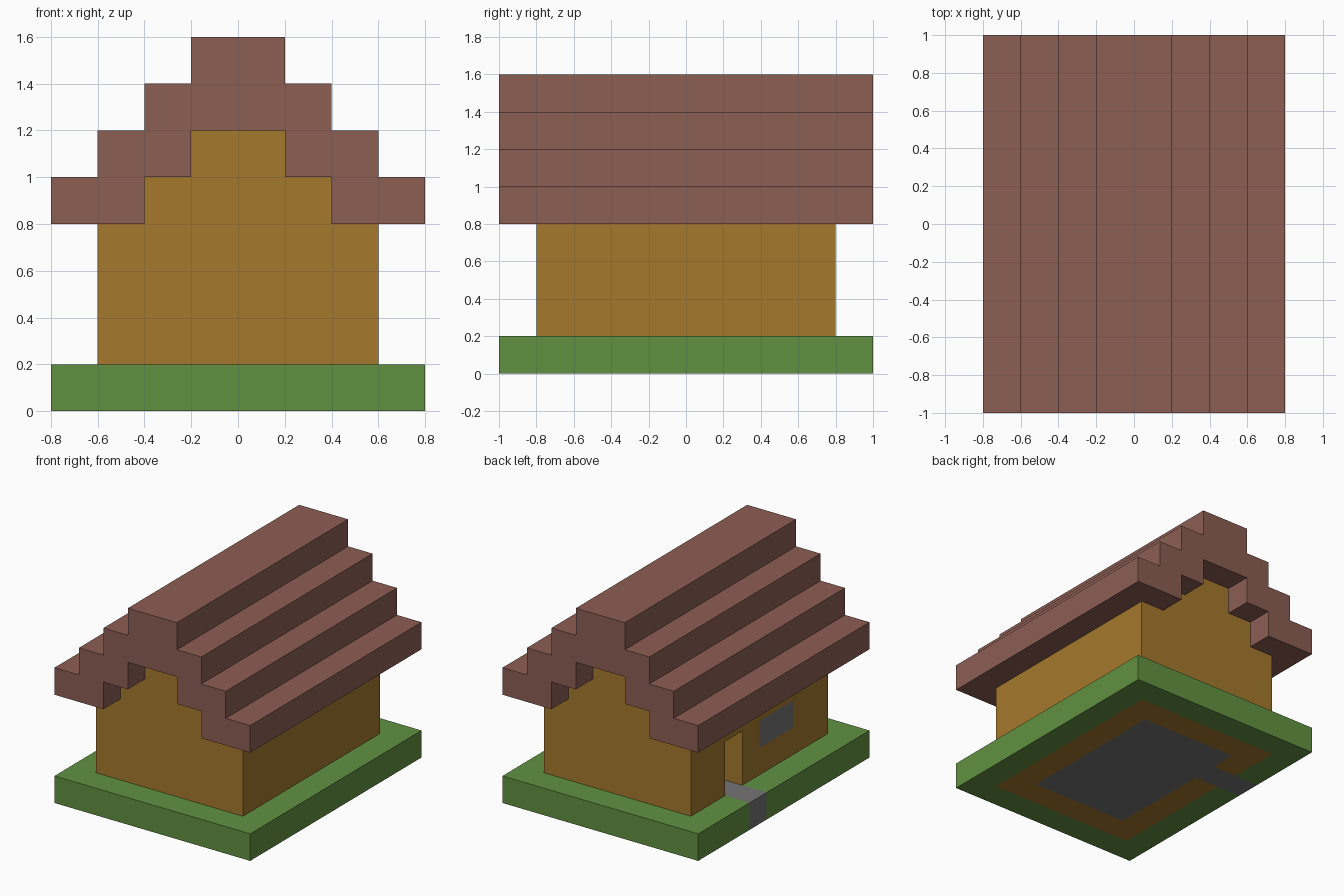
import bpy, bmesh
from mathutils import Vector

cube = bpy.data.objects.get("Cube")
if cube:
    bpy.data.objects.remove(cube, do_unlink=True)

U = 0.2  # one block; all part sizes below are in blocks


def material(name, rgb):
    linear = [(c / 255 / 12.92) if c < 11 else ((c / 255 + 0.055) / 1.055) ** 2.4 for c in rgb]
    mat = bpy.data.materials.new(name)
    mat.use_nodes = True
    mat.diffuse_color = (*linear, 1)
    mat.node_tree.nodes["Principled BSDF"].inputs["Base Color"].default_value = (*linear, 1)
    return mat


roof_brown = material("roof brown", (140, 94, 84))
timber = material("ochre timber", (165, 121, 45))
grass = material("grass green", (98, 145, 66))
stone = material("stone grey", (117, 117, 117))


def prism(name, points, direction, mat=None):
    """Extrude a closed outline of 3D points along a direction."""
    bm = bmesh.new()
    face = bm.faces.new([bm.verts.new(Vector(p) * U) for p in points])
    ext = bmesh.ops.extrude_face_region(bm, geom=[face], use_keep_orig=True)
    moved = [g for g in ext["geom"] if isinstance(g, bmesh.types.BMVert)]
    bmesh.ops.translate(bm, verts=moved, vec=Vector(direction) * U)
    bmesh.ops.recalc_face_normals(bm, faces=bm.faces)
    mesh = bpy.data.meshes.new(name)
    bm.to_mesh(mesh)
    bm.free()
    if mat:
        mesh.materials.append(mat)
    obj = bpy.data.objects.new(name, mesh)
    bpy.context.collection.objects.link(obj)
    return obj


def box(name, x, y, z, mat=None):
    outline = [(x[0], y[0], z[0]), (x[1], y[0], z[0]), (x[1], y[1], z[0]), (x[0], y[1], z[0])]
    return prism(name, outline, (0, 0, z[1] - z[0]), mat)


def gable(name, half, y, mat):
    """Extrude a left-right symmetric (x, z) profile between -y and y."""
    outline = half + [(-x, z) for x, z in reversed(half)]
    return prism(name, [(x, -y, z) for x, z in outline], (0, 2 * y, 0), mat)


def cut(obj, *ranges):
    cutter = box("cutter", *ranges)
    cutter.hide_render = True
    mod = obj.modifiers.new("cut", 'BOOLEAN')
    mod.operation, mod.solver, mod.object = 'DIFFERENCE', 'EXACT', cutter
    bpy.context.view_layer.objects.active = obj
    bpy.ops.object.modifier_apply(modifier=mod.name)
    bpy.data.objects.remove(cutter, do_unlink=True)


# Lawn around the house, with a gap for the path
lawn = box("lawn", (-4, 4), (-5, 5), (0, 1), grass)
cut(lawn, (-3, 3), (-4, 4), (-1, 2))
cut(lawn, (-5, -2), (1, 2), (-1, 2))

# Stone floor with the path leading out of the door
floor = [(-2, -3), (2, -3), (2, 3), (-2, 3), (-2, 2), (-4, 2), (-4, 1), (-2, 1)]
prism("floor_and_path", [(x, y, 0) for x, y in floor], (0, 0, 1), stone)

# Hollow walls with stepped gables, a doorway and a window opening
walls = gable("walls", [(3, 0), (3, 4), (2, 4), (2, 5), (1, 5), (1, 6)], 4, timber)
cut(walls, (-2, 2), (-3, 3), (-1, 7))
cut(walls, (-3.5, -1.5), (1, 2), (-1, 3))
cut(walls, (-3.5, -1.5), (-2, 0), (2, 3))
box("window", (-3, -2), (-2, 0), (2, 3), stone)

# Stepped roof, open underneath
roof_half = [(2, 4), (4, 4), (4, 5), (3, 5), (3, 6), (2, 6), (2, 7), (1, 7), (1, 8)]
gable("roof", [(1, 6), (1, 5), (2, 5)] + roof_half, 5, roof_brown)
